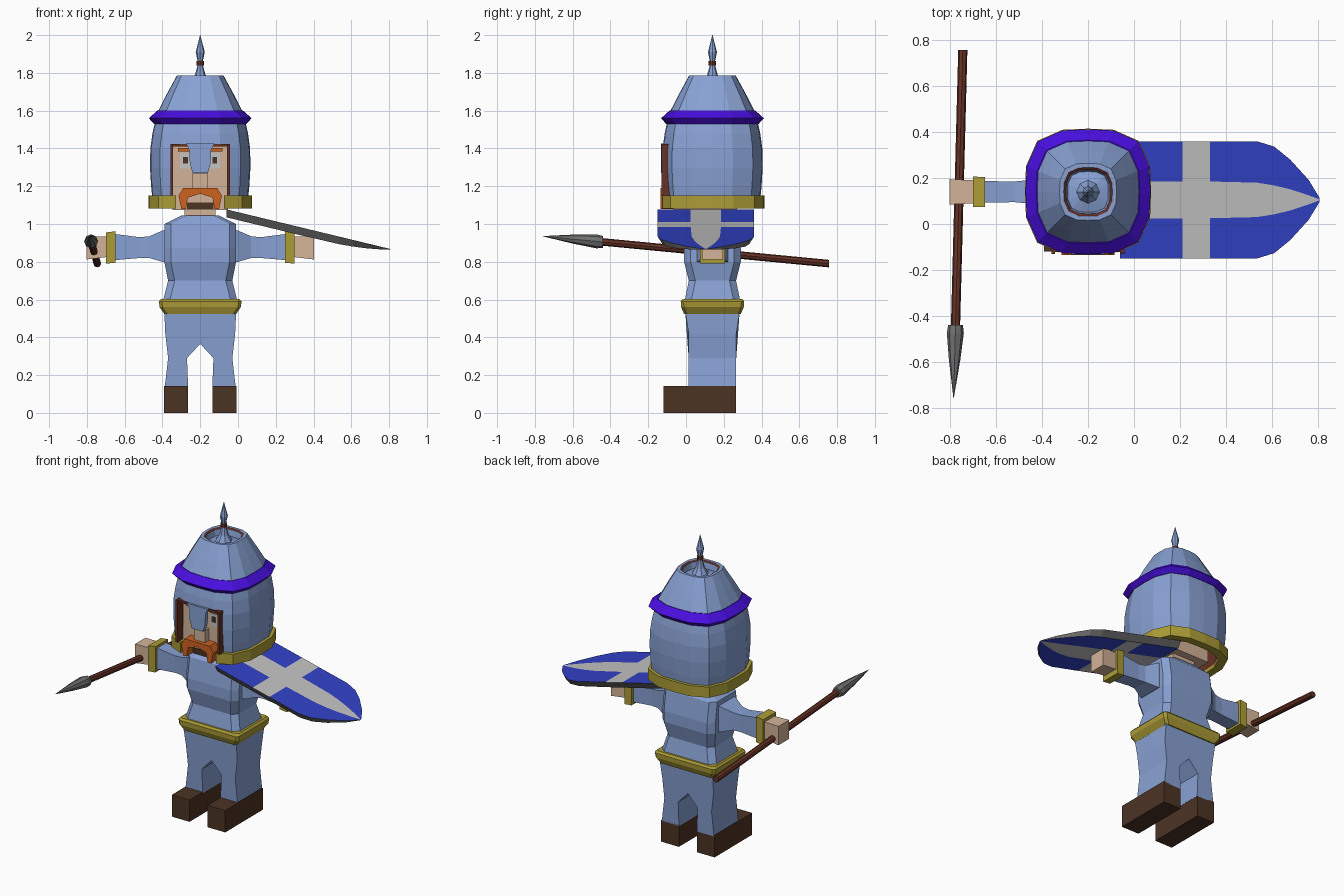
import bpy, bmesh, math
from mathutils import Vector

if "Cube" in bpy.data.objects:
    bpy.data.objects.remove(bpy.data.objects["Cube"])

BODY = Vector((-0.2, 0.14, 0))      # centre line of the figure


def material(name, rgb):
    m = bpy.data.materials.new(name)
    lin = [((c / 255 + 0.055) / 1.055) ** 2.4 if c > 10 else c / 255 / 12.92 for c in rgb]
    m.diffuse_color = (*lin, 1)
    m.use_nodes = True
    m.node_tree.nodes["Principled BSDF"].inputs["Base Color"].default_value = m.diffuse_color
    return m


STEEL = material("steel blue", (136, 161, 211))
PURPLE = material("purple", (72, 14, 222))
GOLD = material("gold", (172, 156, 54))
BOOT = material("dark brown", (76, 51, 36))
WOOD = material("red brown", (102, 50, 38))
SKIN = material("skin", (212, 180, 152))
BLUE = material("royal blue", (50, 66, 200))
PALE = material("pale grey", (196, 196, 196))
IRON = material("iron grey", (112, 112, 112))
ORANGE = material("orange", (205, 98, 32))


def make(name, verts, faces, mats, index=None, offset=BODY):
    """Mesh object from points and faces, with outward normals."""
    me = bpy.data.meshes.new(name)
    me.from_pydata([Vector(v) + offset for v in verts], [], faces)
    for m in mats:
        me.materials.append(m)
    if index:
        for p, i in zip(me.polygons, index):
            p.material_index = i
    bm = bmesh.new()
    bm.from_mesh(me)
    bmesh.ops.recalc_face_normals(bm, faces=bm.faces)
    bm.to_mesh(me)
    bm.free()
    ob = bpy.data.objects.new(name, me)
    bpy.context.collection.objects.link(ob)
    return ob


def loft(name, rings, mats, rule=lambda band, side: 0, closed=False, offset=BODY):
    """Skin a row of rings; closed joins the last ring to the first."""
    n, k = len(rings[0]), len(rings)
    faces, index = [], []
    for b in range(k if closed else k - 1):
        c = (b + 1) % k
        for j in range(n):
            i = (j + 1) % n
            faces.append((b * n + j, b * n + i, c * n + i, c * n + j))
            index.append(rule(b, j))
    if not closed:
        faces += [tuple(range(n)), tuple(range((k - 1) * n, k * n))]
        index += [rule(0, 3), rule(k - 2, 3)]
    return make(name, [p for r in rings for p in r], faces, mats, index, offset)


def box(name, x, y, z, mat):
    rings = [[(x[0], y[0], h), (x[1], y[0], h), (x[1], y[1], h), (x[0], y[1], h)] for h in z]
    return loft(name, rings, [mat])


def prism(name, half, y0, y1, mat):
    """Mirror a half outline (x, z) and extrude it along y."""
    pts = half + [(-x, z) for x, z in reversed(half) if x > 0]
    return loft(name, [[(x, y, z) for x, z in pts] for y in (y0, y1)], [mat])


def squircle(z, h, n=16, p=3.2):
    out = []
    for i in range(n):
        a = math.tau * i / n
        c, s = math.cos(a), math.sin(a)
        r = h / (abs(c) ** p + abs(s) ** p) ** (1 / p)
        out.append((r * c, r * s, z))
    return out


def chamfered(z, hx, hy, c=0.035):
    q = [(hx, hy - c), (hx - c, hy), (-hx + c, hy), (-hx, hy - c)]
    return [(x, y, z) for x, y in q + [(-x, -y) for x, y in q]]


def cut_front(ob, w, top):
    """Cut the face opening; the cut walls take material slot 1."""
    cutter = box("opening_cutter", (-w, w), (-0.5, -0.12), (0.9, top), ob.data.materials[0])
    cutter.data.materials.append(ob.data.materials[1])
    for p in cutter.data.polygons:
        p.material_index = 1
    cutter.hide_render = True
    mod = ob.modifiers.new("opening", "BOOLEAN")
    mod.operation, mod.solver, mod.object = "DIFFERENCE", "EXACT", cutter
    bpy.context.view_layer.objects.active = ob
    bpy.ops.object.modifier_apply(modifier=mod.name)
    bpy.data.objects.remove(cutter)


# Helmet shell with brown lining
shell = [(1.10, .25), (1.2, .26), (1.3, .266), (1.4, .264), (1.48, .253), (1.56, .235),
         (1.56, .215), (1.4, .24), (1.25, .24), (1.10, .228)]
helmet = loft("helmet", [squircle(*s) for s in shell], [STEEL, WOOD],
              lambda b, j: 1 if b > 5 else 0, closed=True)
cut_front(helmet, 0.147, 1.42)

# Gold lower rim and purple band
rim = loft("helmet_rim", [squircle(*s) for s in
           [(1.083, .275), (1.152, .275), (1.152, .235), (1.083, .225)]], [GOLD, GOLD], closed=True)
cut_front(rim, 0.127, 1.3)
loft("helmet_band", [squircle(*s) for s in
     [(1.53, .245), (1.56, .272), (1.602, .225), (1.602, .2), (1.53, .22)]], [PURPLE], closed=True)

# Crown with sunken top and brown inner line
loft("helmet_crown", [squircle(*s) for s in
     [(1.57, .23), (1.60, .222), (1.69, .176), (1.785, .124), (1.785, .106), (1.778, .096),
      (1.74, .088), (1.755, .04)]], [STEEL, WOOD], lambda b, j: 1 if b == 4 else 0)
loft("helmet_spike", [squircle(z, r, 8, 2) for z, r in
     [(1.745, .055), (1.79, .028), (1.84, .014), (1.84, .02), (1.863, .02), (1.863, .014),
      (1.91, .024), (2.0, .001)]], [STEEL, WOOD], lambda b, j: 1 if b in (2, 3, 4) else 0)

# Nose guard and opening frame
prism("nose_guard", [(0, 1.425), (.075, 1.425), (.058, 1.39), (.055, 1.32), (.04, 1.27), (0, 1.27)],
      -.272, -.245, STEEL)
box("opening_frame_top", (-.158, .158), (-.262, -.235), (1.41, 1.424), WOOD)
for s in (-1, 1):
    box("opening_frame_side", (s * .143, s * .158), (-.27, -.22), (1.15, 1.424), WOOD)

# Head and face
box("head", (-.146, .146), (-.21, .13), (1.075, 1.46), SKIN)
box("neck", (-.082, .082), (-.08, .08), (1.0, 1.08), SKIN)
box("nose", (-.04, .04), (-.25, -.2), (1.185, 1.268), SKIN)
box("mouth", (-.07, .07), (-.215, -.209), (1.08, 1.115), BOOT)
prism("moustache", [(0, 1.19), (.09, 1.19), (.115, 1.15), (.10, 1.08), (.075, 1.08),
                    (.065, 1.14), (0, 1.16)], -.275, -.2, ORANGE)
for s in (-1, 1):
    box("eye", (s * .052, s * .106), (-.215, -.209), (1.295, 1.375), PALE)
    box("pupil", (s * .064, s * .09), (-.219, -.214), (1.32, 1.355), BOOT)
    box("eyebrow", (s * .052, s * .118), (-.225, -.209), (1.383, 1.402), ORANGE)

# Torso and belt
loft("torso", [chamfered(*s) for s in
     [(.58, .2, .15), (.7, .17, .125), (.8, .19, .15), (.87, .19, .15), (1.0, .19, .13),
      (1.045, .1, .09)]], [STEEL])
loft("belt", [chamfered(*s, .015) for s in
     [(.523, .19, .15), (.56, .215, .166), (.59, .219, .168), (.603, .208, .158)]], [GOLD])

# Trousers, flared towards the belt
legs = prism("trousers", [(0, .53), (.19, .53), (.185, .42), (.17, .29), (.188, .135),
                          (.064, .135), (.07, .29), (0, .365)], -.126, .126, STEEL)
for v in legs.data.vertices:
    if v.co.z > 0.5:
        v.co.y = BODY.y + (v.co.y - BODY.y) * 1.14

# Boots, arms, cuffs and hands on both sides
for s in (-1, 1):
    box("boot", (s * .065, s * .192), (-.26, .126), (0, .142), BOOT)

    def arm_part(name, sections, mat):
        loft(name, [[(s * x, -h, a), (s * x, h, a), (s * x, h, b), (s * x, -h, b)]
                    for x, a, b, h in sections], [mat])

    arm_part("arm", [(.16, .80, .975, .09), (.2, .80, .965, .08), (.27, .82, .935, .05),
                     (.32, .82, .93, .045), (.46, .808, .948, .047)], STEEL)
    arm_part("cuff", [(.448, .795, .962, .065), (.5, .79, .955, .066)], GOLD)
    arm_part("hand", [(.495, .825, .935, .05), (.602, .812, .935, .055)], SKIN)


# Spear, along a slightly tilted line
def spear_part(name, stations, mat):
    rings = []
    for y, r in stations:
        t = (0.76 - y) / 1.515
        cx, cz = -.745 - .04 * t, .79 + .145 * t
        rings.append([(cx + r * math.cos(math.tau * i / 8), y, cz + r * math.sin(math.tau * i / 8))
                      for i in range(8)])
    loft(name, rings, [mat], offset=Vector())


spear_part("spear_shaft", [(.758, .02), (-.46, .02)], WOOD)
spear_part("spear_head", [(-.44, .032), (-.475, .037), (-.59, .025), (-.757, .001)], IRON)

# Shield: station x, half width, half cross width, thickness
stations = [(-.06, .255, .08, .042), (.21, .255, .08, .042), (.33, .255, .08, .042),
            (.535, .255, .075, .04), (.61, .232, .063, .035), (.68, .175, .046, .027),
            (.76, .087, .02, .014), (.808, .008, .002, .003)]
rings = []
for x, w, c, d in stations:
    z = 1.077 - .2414 * (x + .06)
    rings.append([(x, .105 + y, z) for y in (-w, -c, c, w)] +
                 [(x, .105 + y, z - d) for y in (w * .9, c, -c, -w * .9)])


def shield_colour(band, side):
    if side in (3, 7):
        return 2                                    # iron edge
    return 1 if side in (1, 5) or band == 1 else 0  # cross on blue


loft("shield", rings, [BLUE, PALE, IRON], shield_colour, offset=Vector())
